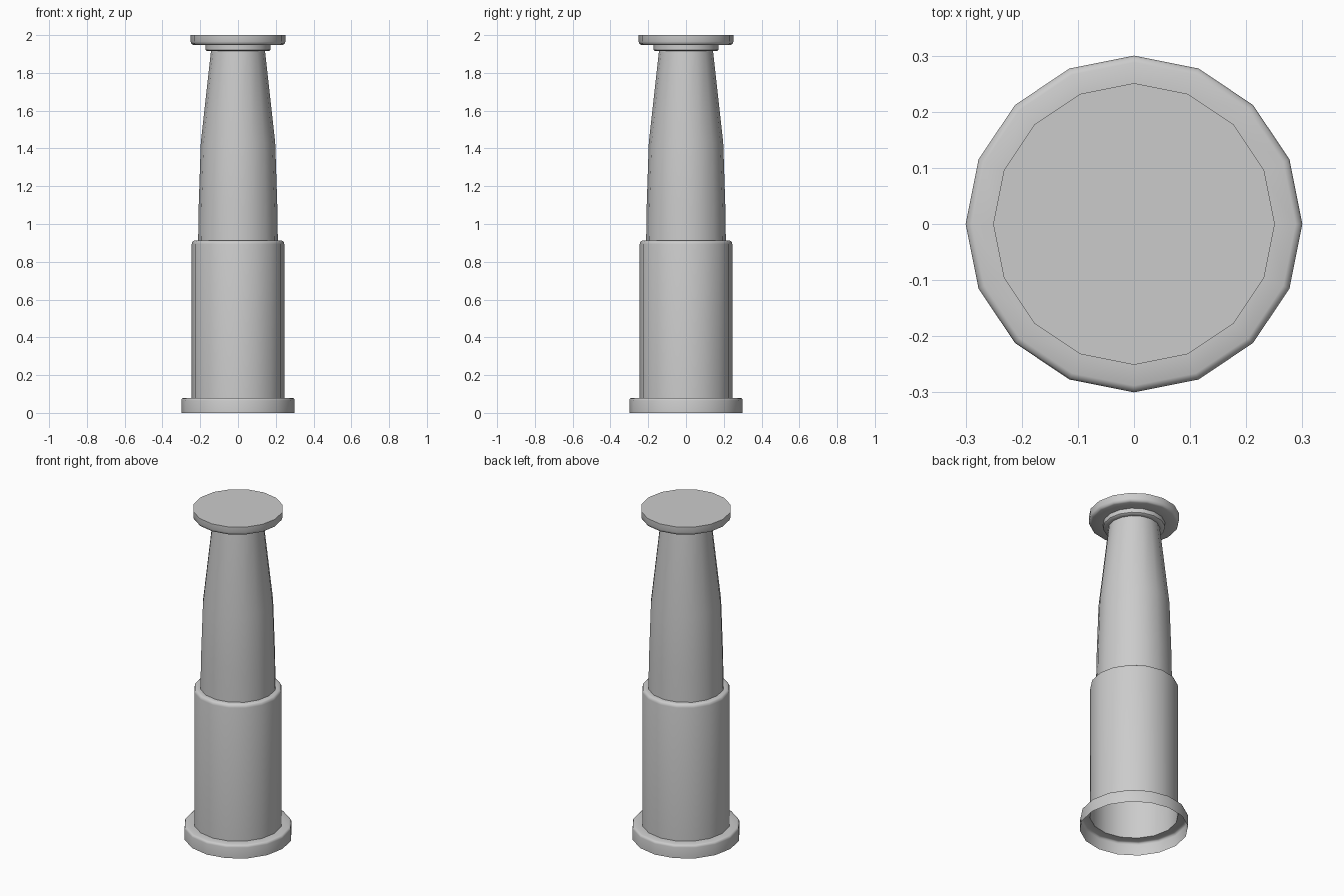
import bpy, bmesh, math

if "Cube" in bpy.data.objects:
    bpy.data.objects.remove(bpy.data.objects["Cube"])

SIDES = 16


def lathe(name, profile, cap_top=False):
    """Revolve (radius, height) points into an open 16-sided shell."""
    bm = bmesh.new()
    rings = []
    for r, z in profile:
        rings.append([bm.verts.new((r * math.cos(2 * math.pi * i / SIDES),
                                    r * math.sin(2 * math.pi * i / SIDES), z))
                      for i in range(SIDES)])
    for low, high in zip(rings, rings[1:]):
        for i in range(SIDES):
            j = (i + 1) % SIDES
            bm.faces.new((low[i], low[j], high[j], high[i]))
    if cap_top:
        bm.faces.new(rings[-1])
    mesh = bpy.data.meshes.new(name)
    bm.to_mesh(mesh)
    bm.free()
    obj = bpy.data.objects.new(name, mesh)
    bpy.context.collection.objects.link(obj)
    bpy.ops.object.select_all(action='DESELECT')
    obj.select_set(True)
    bpy.context.view_layer.objects.active = obj
    bpy.ops.object.shade_smooth_by_angle(angle=math.radians(50))
    return obj


# Base plinth, open underneath, with a softened upper rim
lathe("base_plinth", [(0.30, 0), (0.30, 0.066), (0.297, 0.076),
                      (0.288, 0.08), (0.245, 0.08)])

# Thick lower drum with rounded shoulder
lathe("lower_drum", [(0.245, 0.08), (0.245, 0.893), (0.242, 0.906),
                     (0.232, 0.912), (0.21, 0.912)])

# Tapering upper shaft
lathe("upper_shaft", [(0.211, 0.912), (0.208, 1.10), (0.197, 1.43),
                      (0.143, 1.916)])

# Narrow collar under the capital
lathe("neck_collar", [(0.143, 1.916), (0.164, 1.916), (0.172, 1.922),
                      (0.172, 1.948)])

# Capital disc with rounded lower edge and flat top
lathe("capital", [(0.172, 1.948), (0.236, 1.948), (0.247, 1.953),
                  (0.251, 1.966), (0.251, 2.0)], cap_top=True)
